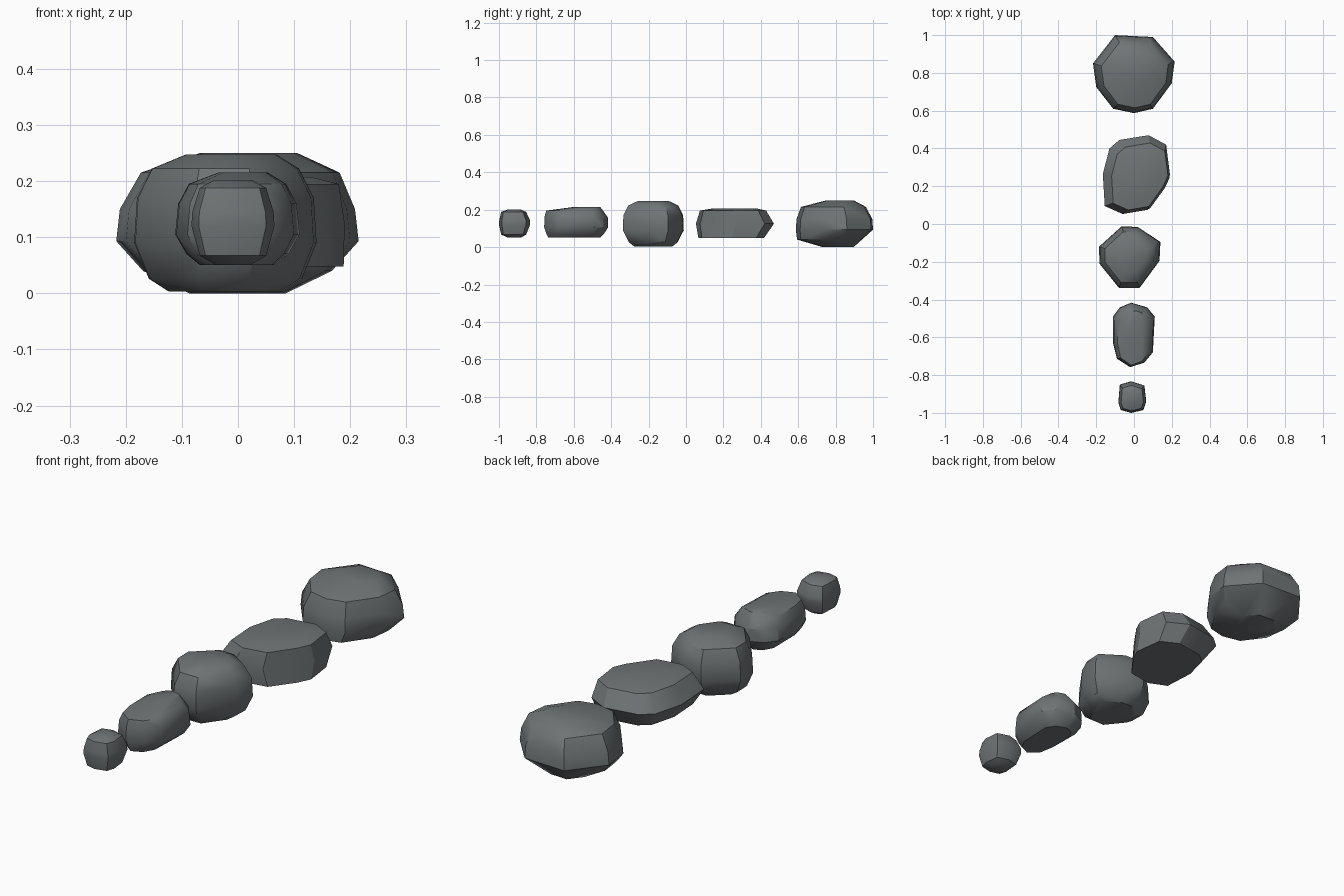
import bpy, bmesh, math

if "Cube" in bpy.data.objects:
    bpy.data.objects.remove(bpy.data.objects["Cube"])

stone = bpy.data.materials.new("slate_grey")
stone.diffuse_color = (0.16, 0.175, 0.18, 1)
stone.use_nodes = True
stone.node_tree.nodes["Principled BSDF"].inputs["Base Color"].default_value = stone.diffuse_color


def make_rock(name, outline, rings, smooth=35):
    """Hull of one plan outline stacked as rings: (z, x scale, y scale, x shift, y shift)."""
    xs, ys = [p[0] for p in outline], [p[1] for p in outline]
    cx, cy = (min(xs) + max(xs)) / 2, (min(ys) + max(ys)) / 2
    bm = bmesh.new()
    for z, sx, sy, dx, dy in rings:
        for x, y in outline:
            bm.verts.new((cx + (x - cx) * sx + dx, cy + (y - cy) * sy + dy, z))
    res = bmesh.ops.convex_hull(bm, input=bm.verts[:])
    loose = [v for v in bm.verts if not v.link_faces]
    bmesh.ops.delete(bm, geom=loose, context='VERTS')
    bmesh.ops.dissolve_limit(bm, angle_limit=math.radians(3), verts=bm.verts[:], edges=bm.edges[:])
    bmesh.ops.recalc_face_normals(bm, faces=bm.faces[:])
    me = bpy.data.meshes.new(name)
    bm.to_mesh(me)
    bm.free()
    me.materials.append(stone)
    ob = bpy.data.objects.new(name, me)
    bpy.context.collection.objects.link(ob)
    bpy.ops.object.select_all(action='DESELECT')
    ob.select_set(True)
    bpy.context.view_layer.objects.active = ob
    bpy.ops.object.shade_smooth_by_angle(angle=math.radians(smooth))


# Largest rock at the back
make_rock("rock_largest",
          [(-.10, 1.0), (.10, .99), (.215, .86), (.2, .745), (.1, .61),
           (0, .587), (-.11, .61), (-.2, .725), (-.217, .85)],
          [(0, .4, .4, 0, .02), (.04, .78, .82, 0, -.03), (.093, 1, 1, 0, 0),
           (.15, .97, .98, 0, 0), (.215, .82, .84, .005, -.005), (.25, .4, .35, .02, .03)])

# Flat-topped, flat-bottomed slab
make_rock("rock_slab",
          [(.077, .47), (.17, .42), (.19, .265), (.16, .2), (.07, .075),
           (-.06, .053), (-.155, .095), (-.165, .265), (-.13, .4), (-.077, .445)],
          [(.048, .85, .84, .025, -.02), (.125, 1, 1, 0, 0),
           (.195, .84, .85, .018, -.01), (.207, .55, .55, .02, 0)], 30)

# Round middle boulder
make_rock("rock_round",
          [(-.065, -.012), (.02, -.016), (.14, -.095), (.135, -.195),
           (.03, -.338), (-.08, -.338), (-.183, -.21), (-.185, -.12)],
          [(.003, .62, .62, 0, 0), (.026, .84, .8, 0, 0), (.09, 1, 1, 0, 0),
           (.17, .97, .98, 0, 0), (.222, .81, .82, 0, 0), (.247, .5, .5, .01, 0)])

# Oblong rock
make_rock("rock_oblong",
          [(-.015, -.415), (.07, -.44), (.11, -.49), (.1, -.68), (.055, -.735),
           (-.02, -.76), (-.09, -.715), (-.11, -.635), (-.112, -.49), (-.075, -.44)],
          [(.05, .6, .8, 0, -.01), (.07, .82, .89, 0, -.005), (.105, 1, .99, 0, 0),
           (.16, .95, .98, 0, 0), (.195, .78, .87, 0, -.01), (.215, .4, .4, .01, .06)])

# Smallest chunk at the front
make_rock("rock_smallest",
          [(-.015, -.833), (.055, -.855), (.065, -.94), (.05, -.985),
           (-.015, -1.0), (-.07, -.985), (-.083, -.945), (-.075, -.85)],
          [(.05, .4, .4, 0, 0), (.067, .8, .8, 0, -.005), (.12, 1, 1, 0, 0),
           (.145, .98, .98, 0, 0), (.188, .8, .8, 0, -.005), (.202, .45, .4, 0, 0)])
